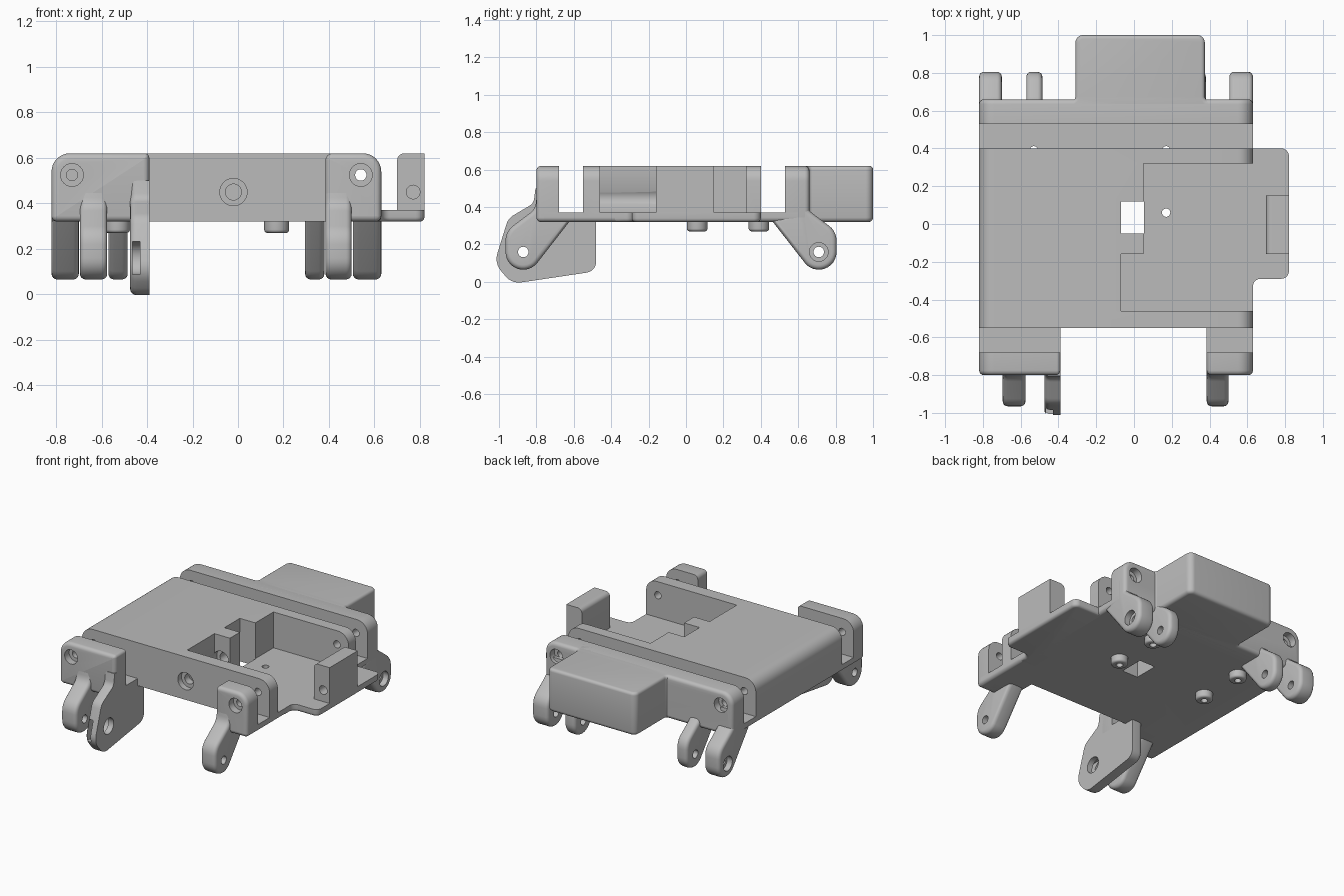
import bpy, bmesh, math
from mathutils import Vector

if "Cube" in bpy.data.objects:
    bpy.data.objects.remove(bpy.data.objects["Cube"], do_unlink=True)

grey = bpy.data.materials.new("plain grey")
grey.use_nodes = True
grey.diffuse_color = (0.5, 0.5, 0.5, 1)
for node in grey.node_tree.nodes:
    if node.type == 'BSDF_PRINCIPLED':
        node.inputs["Base Color"].default_value = (0.5, 0.5, 0.5, 1)


def fillet(corners):
    """Closed outline from (u, v, radius) corners."""
    outline = []
    for i, (u, v, radius) in enumerate(corners):
        corner = Vector((u, v))
        if radius == 0:
            outline.append(corner)
            continue
        to_prev = (Vector(corners[i - 1][:2]) - corner).normalized()
        to_next = (Vector(corners[(i + 1) % len(corners)][:2]) - corner).normalized()
        half = to_prev.angle(to_next) / 2
        centre = corner + (to_prev + to_next).normalized() * radius / math.sin(half)
        reach = radius / math.tan(half)
        start = corner + to_prev * reach - centre
        end = corner + to_next * reach - centre
        a = math.atan2(start.y, start.x)
        sweep = (math.atan2(end.y, end.x) - a + math.pi) % math.tau - math.pi
        steps = max(3, math.ceil(abs(sweep) / math.radians(12)))
        for k in range(steps + 1):
            t = a + sweep * k / steps
            outline.append(centre + radius * Vector((math.cos(t), math.sin(t))))
    return outline


def rect(u0, u1, v0, v1, radii=(0, 0, 0, 0)):
    """Rectangle; radii run from low-low corner, counter-clockwise."""
    spots = [(u0, v0), (u1, v0), (u1, v1), (u0, v1)]
    return fillet([(u, v, r) for (u, v), r in zip(spots, radii)])


def circle(u, v, radius, sides=32):
    turns = [math.tau * k / sides for k in range(sides)]
    return [Vector((u + radius * math.cos(t), v + radius * math.sin(t))) for t in turns]


def extrude(name, outline, axis, lo, hi, round_lo=0, round_hi=0):
    """Solid swept along an axis, with optionally rounded end rims."""
    index = "xyz".index(axis)
    bm = bmesh.new()
    rings = []
    for level in (lo, hi):
        ring = []
        for p in outline:
            co = [p.x, p.y]
            co.insert(index, level)
            ring.append(bm.verts.new(co))
        rings.append(ring)
        bm.faces.new(ring)
    count = len(outline)
    for i in range(count):
        j = (i + 1) % count
        bm.faces.new((rings[0][i], rings[0][j], rings[1][j], rings[1][i]))
    bmesh.ops.recalc_face_normals(bm, faces=bm.faces)
    for level, size in ((lo, round_lo), (hi, round_hi)):
        if size:
            rim = [e for e in bm.edges
                   if all(abs(v.co[index] - level) < 1e-5 for v in e.verts)]
            bmesh.ops.bevel(bm, geom=rim, offset=size, segments=4, profile=0.5,
                            affect='EDGES', clamp_overlap=False)
    mesh = bpy.data.meshes.new(name)
    bm.to_mesh(mesh)
    bm.free()
    mesh.materials.append(grey)
    obj = bpy.data.objects.new(name, mesh)
    bpy.context.collection.objects.link(obj)
    parts.append(obj)
    return obj


def cut(obj, outline, axis, lo, hi):
    """Subtract a swept outline from a part."""
    cutter = extrude("cutter", outline, axis, lo, hi)
    parts.remove(cutter)
    bpy.context.view_layer.objects.active = obj
    mod = obj.modifiers.new("cut", 'BOOLEAN')
    mod.operation, mod.solver, mod.object = 'DIFFERENCE', 'EXACT', cutter
    bpy.ops.object.modifier_apply(modifier=mod.name)
    bpy.data.objects.remove(cutter, do_unlink=True)


parts = []
LEFT, RIGHT = 0.63, -0.82          # sides of the chassis
BASE, FLOOR, TOP = 0.32, 0.37, 0.62
BIG, SMALL = 0.08, 0.025           # corner radii
PINS = (-0.73, 0.54)               # hinge pin positions
PIN_Z = 0.525

# Main body with open pocket
body = extrude("main_body", rect(RIGHT, LEFT, BASE, TOP, (SMALL, SMALL, BIG, BIG)),
               'y', -0.55, 0.40)
cut(body, rect(0.05, 0.9, -0.46, 0.32), 'z', FLOOR, 0.9)
cut(body, rect(-0.07, 0.1, -0.46, -0.16), 'z', FLOOR, 0.9)
cut(body, rect(-0.07, 0.052, -0.05, 0.12), 'z', 0.2, 0.9)
for radius, start, end in ((0.06, -0.6, -0.51), (0.035, -0.53, -0.03), (0.06, -0.46, -0.12)):
    cut(body, circle(-0.02, 0.45, radius), 'y', start, end)
for x in PINS:
    cut(body, circle(x, PIN_Z, SMALL), 'y', -0.6, -0.4)
    cut(body, circle(x, PIN_Z, SMALL), 'y', 0.3, 0.45)

# Slot floors joining the body to the end bars
corner = (0, 0, 0, 0)
floors = [
    extrude("front_right_slot_floor", rect(RIGHT, -0.39, BASE, FLOOR, (SMALL, 0, 0, 0)), 'y', -0.76, -0.54),
    extrude("front_left_slot_floor", rect(0.385, LEFT, BASE, FLOOR, (0, SMALL, 0, 0)), 'y', -0.76, -0.54),
    extrude("rear_slot_floor", rect(RIGHT, LEFT, BASE, FLOOR, (SMALL, SMALL, 0, 0)), 'y', 0.39, 0.6)]

# End bars with counterbored pin holes
bar_shapes = {
    "front_right_bar": rect(RIGHT, -0.39, BASE, TOP, (SMALL, SMALL, 0.02, BIG)),
    "front_left_bar": rect(0.385, LEFT, BASE, TOP, (SMALL, SMALL, BIG, 0.03)),
    "rear_bar": rect(RIGHT, LEFT, BASE, TOP, (SMALL, SMALL, BIG, BIG))}
for name, shape in bar_shapes.items():
    front = name.startswith("front")
    if front:
        bar = extrude(name, shape, 'y', -0.80, -0.68, round_lo=SMALL)
    else:
        bar = extrude(name, shape, 'y', 0.53, 0.66, round_hi=SMALL)
    for x in PINS:
        if front and (x < 0) != ("right" in name):
            continue
        ends = (-0.9, -0.6) if front else (0.45, 0.7)
        sink = (-0.9, -0.75) if front else (0.61, 0.7)
        cut(bar, circle(x, PIN_Z, SMALL), 'y', *ends)
        cut(bar, circle(x, PIN_Z, 0.05), 'y', *sink)

# Rear housing block, with concave fillets where it leaves the bar
extrude("rear_housing", fillet([
    (-0.34, 0.56, 0), (0.41, 0.56, 0), (0.41, 0.65, 0), (0.375, 0.66, 0.02),
    (0.375, 1.0, 0.04), (-0.31, 1.0, 0.04), (-0.31, 0.66, 0.02), (-0.34, 0.65, 0)]),
    'z', BASE, TOP, SMALL, 0.02)

# Side tray and its upright block
extrude("side_tray", fillet([
    (0.5, 0.40, 0), (0.82, 0.40, 0.04), (0.82, -0.29, 0.04), (0.63, -0.29, 0.04),
    (0.63, -0.38, 0), (0.5, -0.38, 0)]), 'z', BASE, FLOOR, 0.02, 0)
upright = extrude("tray_upright", rect(0.70, 0.82, 0.35, TOP, (0, 0, 0, 0.03)), 'y', -0.16, 0.15)
cut(upright, circle(0.77, 0.45, 0.03), 'y', -0.2, -0.04)


# Curved hinge legs
def leg(name, lo, hi, y, side, sink=None):
    shape = [(-0.075, 0.5, 0), (-0.065, 0.39, 0.08), (0.095, 0.27, 0.1),
             (0.095, -0.116, 0.095), (-0.253, 0.33, 0), (-0.13, 0.365, 0), (-0.13, 0.5, 0)]
    outline = fillet([(y + side * u, v, r) for u, v, r in shape])
    obj = extrude(name, outline, 'x', lo, hi, SMALL, SMALL)
    cut(obj, circle(y, 0.16, 0.028), 'x', lo - 0.1, hi + 0.1)
    if sink:
        cut(obj, circle(y, 0.16, 0.05), 'x', *sink)


leg("front_right_leg", -0.695, -0.575, -0.87, -1)
leg("front_left_leg", 0.385, 0.50, -0.87, -1)
leg("rear_right_outer_leg", RIGHT, -0.70, 0.71, 1, (-0.9, -0.78))
leg("rear_right_inner_leg", -0.57, -0.485, 0.71, 1)
leg("rear_left_inner_leg", 0.295, 0.38, 0.71, 1)
leg("rear_left_outer_leg", 0.505, LEFT, 0.71, 1, (0.59, 0.7))

# Large pivot plate with a nut recess open to the front
plate = extrude("pivot_plate", fillet([
    (-0.75, 0.5, 0), (-0.805, 0.5, 0), (-0.815, 0.42, 0.05), (-0.95, 0.34, 0.08),
    (-1.025, 0.10, 0.1), (-0.93, -0.01, 0.09), (-0.48, 0.057, 0.06),
    (-0.48, 0.35, 0), (-0.75, 0.35, 0)]), 'x', -0.475, -0.39, 0.03, 0)
cut(plate, circle(-0.87, 0.16, 0.055), 'x', -0.6, -0.3)
cut(plate, circle(-0.87, 0.16, 0.072), 'x', -0.6, -0.43)
cut(plate, rect(-1.1, -0.87, 0.088, 0.232), 'x', -0.465, -0.43)

# Screw bosses under the floor, drilled through
for x, side in ((-0.53, "right"), (0.17, "left")):
    for y, place in ((0.06, "front"), (0.39, "rear")):
        boss = extrude(f"{place}_{side}_boss", circle(x, y, 0.055), 'z', 0.27, 0.34, 0.015, 0)
        for part in (boss, body, floors[-1]):
            cut(part, circle(x, y, 0.022), 'z', 0.2, 0.42)

# Smooth shading with sharp edges kept
bpy.ops.object.select_all(action='DESELECT')
for obj in parts:
    obj.select_set(True)
bpy.context.view_layer.objects.active = body
bpy.ops.object.shade_smooth_by_angle(angle=math.radians(32))
